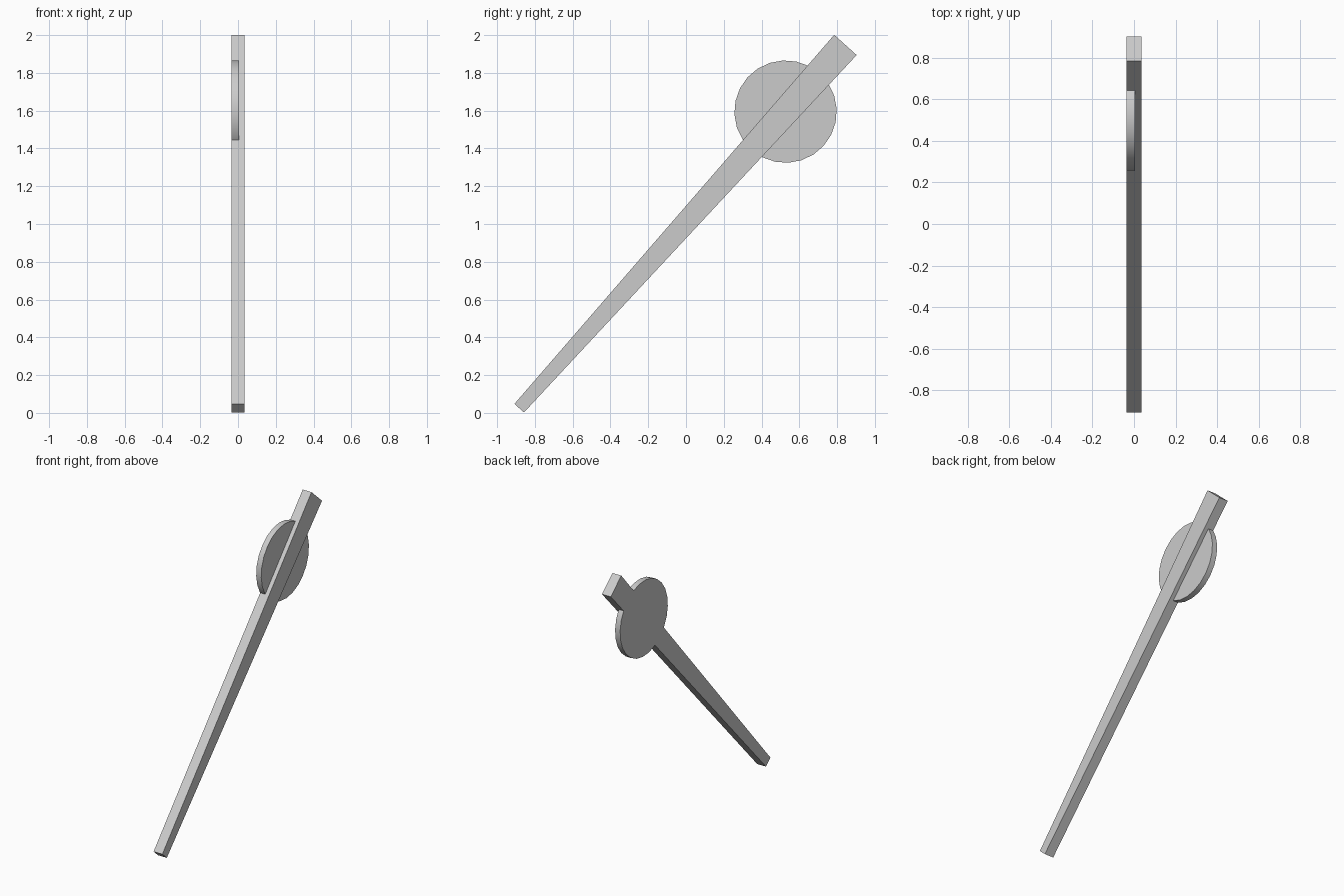
import bpy
import bmesh
import math
from mathutils import Vector

cube = bpy.data.objects.get("Cube")
if cube:
    bpy.data.objects.remove(cube, do_unlink=True)

grey = bpy.data.materials.new("light grey")
grey.use_nodes = True
colour = (0.6, 0.6, 0.6, 1)
grey.diffuse_color = colour
grey.node_tree.nodes["Principled BSDF"].inputs["Base Color"].default_value = colour


def extruded_plate(name, outline, x_min, x_max):
    """Extrude a (y, z) outline along x."""
    bm = bmesh.new()
    face = bm.faces.new([bm.verts.new((x_min, y, z)) for y, z in outline])
    result = bmesh.ops.extrude_face_region(bm, geom=[face])
    top = [v for v in result["geom"] if isinstance(v, bmesh.types.BMVert)]
    bmesh.ops.translate(bm, verts=top, vec=(x_max - x_min, 0, 0))
    bmesh.ops.recalc_face_normals(bm, faces=bm.faces)
    mesh = bpy.data.meshes.new(name)
    bm.to_mesh(mesh)
    bm.free()
    mesh.materials.append(grey)
    obj = bpy.data.objects.new(name, mesh)
    bpy.context.collection.objects.link(obj)
    return obj


# Tapered bar, leaning back from a narrow foot to a wide tip
foot = Vector((-0.883, 0.025))
tip = Vector((0.844, 1.948))
along = (tip - foot).normalized()
across = Vector((-along.y, along.x))
bar_outline = [foot + across * 0.034, foot - across * 0.034,
               tip - across * 0.08, tip + across * 0.08]
extruded_plate("tapered_bar", bar_outline, -0.035, 0.035)

# Thin round disc centred on the bar, flush with its right side
centre = Vector((0.527, 1.595))
sides = 24
start = math.atan2(along.y, along.x)
disc_outline = []
for i in range(sides):
    a = start + math.tau * i / sides
    disc_outline.append(centre + 0.271 * Vector((math.cos(a), math.sin(a))))
disc = extruded_plate("round_disc", disc_outline, -0.035, 0.005)

# Smooth rim with sharp edges
bpy.ops.object.select_all(action="DESELECT")
disc.select_set(True)
bpy.context.view_layer.objects.active = disc
bpy.ops.object.shade_smooth_by_angle(angle=math.radians(30))
